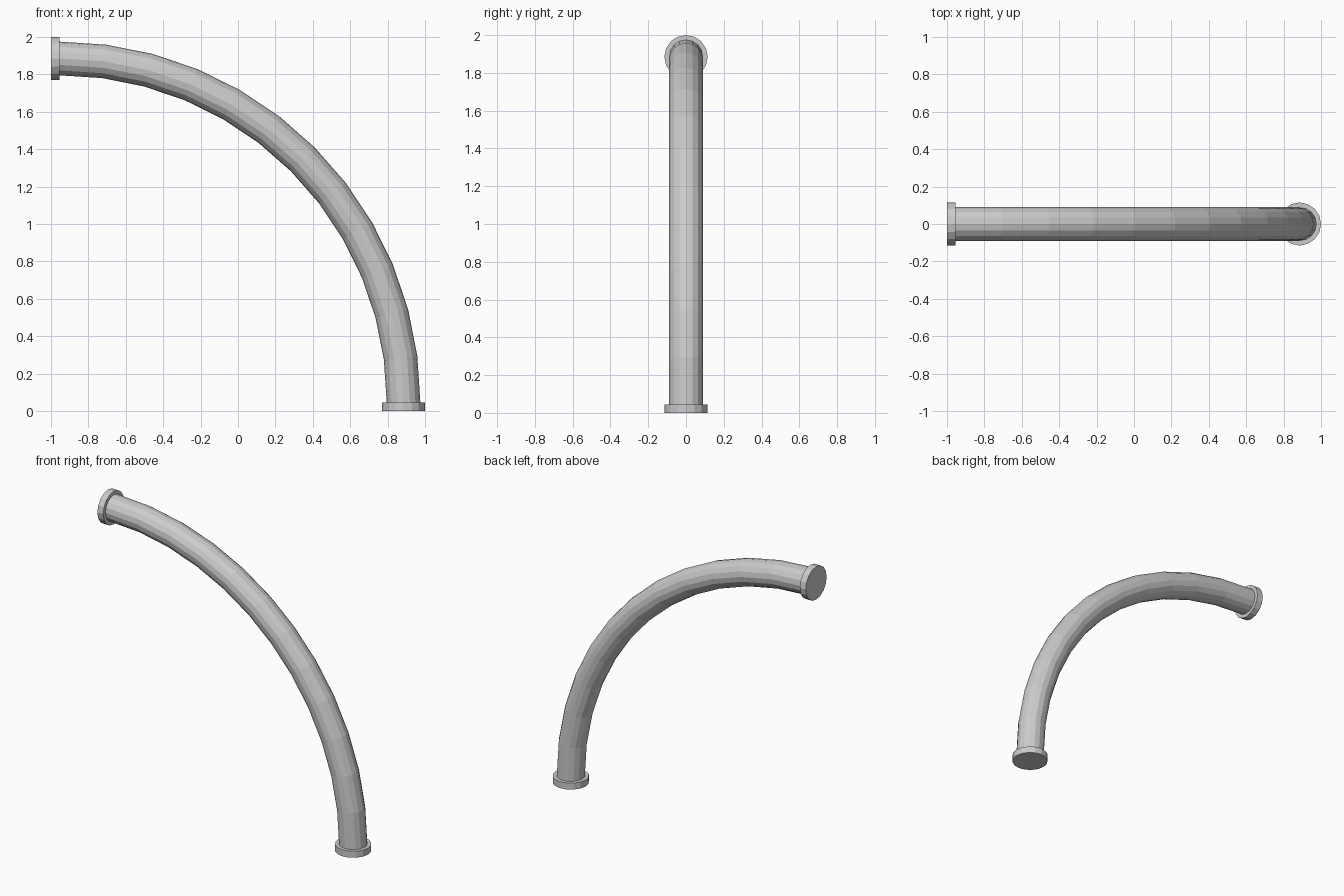
import bpy, bmesh
from math import sin, cos, pi

if "Cube" in bpy.data.objects:
    bpy.data.objects.remove(bpy.data.objects["Cube"])

SIDES, STEPS = 16, 12
FLANGE_R, FLANGE_T, TUBE_R = 0.115, 0.045, 0.09
BEND_R = 1.84
CX, CZ = -1 + FLANGE_T, FLANGE_T      # centre of the bend


def finish(name, bm):
    bmesh.ops.recalc_face_normals(bm, faces=bm.faces)
    mesh = bpy.data.meshes.new(name)
    bm.to_mesh(mesh)
    bm.free()
    obj = bpy.data.objects.new(name, mesh)
    bpy.context.collection.objects.link(obj)
    return obj


# Quarter-circle pipe: rings swept around the bend centre
bm = bmesh.new()
rings = []
for i in range(STEPS + 1):
    a = pi / 2 * i / STEPS
    ring = []
    for j in range(SIDES):
        t = 2 * pi * j / SIDES
        r = BEND_R + TUBE_R * cos(t)
        ring.append(bm.verts.new((CX + r * cos(a), TUBE_R * sin(t), CZ + r * sin(a))))
    rings.append(ring)
for r0, r1 in zip(rings, rings[1:]):
    for j in range(SIDES):
        k = (j + 1) % SIDES
        bm.faces.new((r0[j], r0[k], r1[k], r1[j]))
finish("bent_pipe", bm)


# Solid flange disc on each end
def flange(name, location, rotation):
    bm = bmesh.new()
    bmesh.ops.create_cone(bm, cap_ends=True, segments=SIDES, radius1=FLANGE_R,
                          radius2=FLANGE_R, depth=FLANGE_T)
    obj = finish(name, bm)
    obj.location = location
    obj.rotation_euler = rotation


flange("bottom_flange", (CX + BEND_R, 0, FLANGE_T / 2), (0, 0, 0))
flange("top_flange", (-1 + FLANGE_T / 2, 0, CZ + BEND_R), (0, pi / 2, 0))
